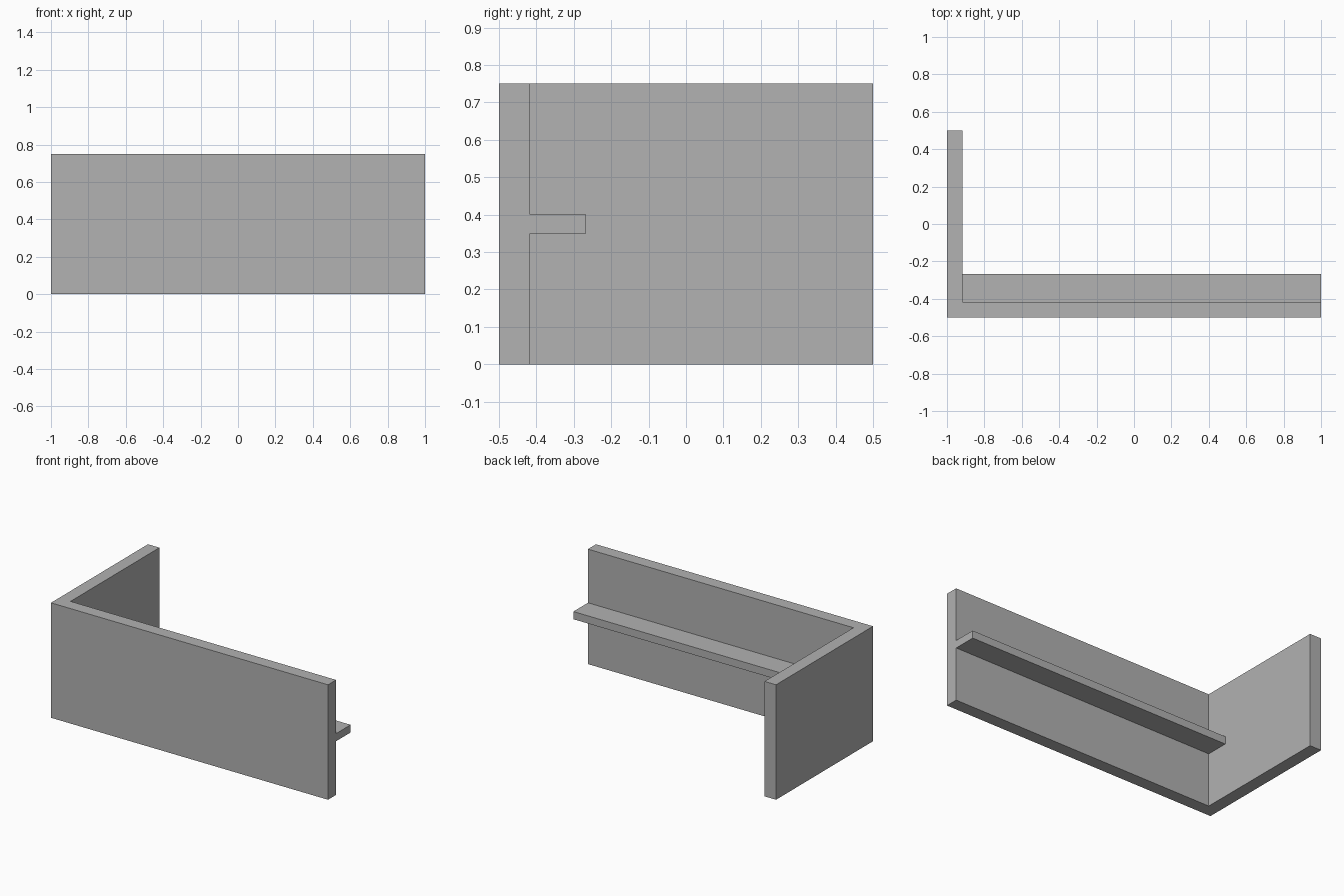
import bpy
import bmesh

cube = bpy.data.objects.get("Cube")
if cube:
    bpy.data.objects.remove(cube, do_unlink=True)

WALL = 0.083      # panel thickness
HEIGHT = 0.75
SHELF_DEPTH = 0.15

grey = bpy.data.materials.new("plain_grey")
grey.use_nodes = True
colour = (0.445, 0.445, 0.445, 1)
grey.diffuse_color = colour
grey.node_tree.nodes["Principled BSDF"].inputs["Base Color"].default_value = colour


def prism(name, outline, bottom, top):
    """Extrude a plan outline upwards into a solid object."""
    bm = bmesh.new()
    base = bm.faces.new([bm.verts.new((x, y, bottom)) for x, y in outline])
    raised = bmesh.ops.extrude_face_region(bm, geom=[base], use_keep_orig=True)["geom"]
    verts = [g for g in raised if isinstance(g, bmesh.types.BMVert)]
    bmesh.ops.translate(bm, verts=verts, vec=(0, 0, top - bottom))
    bmesh.ops.recalc_face_normals(bm, faces=bm.faces)
    mesh = bpy.data.meshes.new(name)
    bm.to_mesh(mesh)
    bm.free()
    mesh.materials.append(grey)
    obj = bpy.data.objects.new(name, mesh)
    bpy.context.collection.objects.link(obj)
    return obj


# L-shaped counter: long front panel and one return panel
side, front = -1 + WALL, -0.5 + WALL
counter = prism("corner_counter", [(-1, -0.5), (1, -0.5), (1, front),
                                   (side, front), (side, 0.5), (-1, 0.5)], 0, HEIGHT)

# Inner shelf, set slightly into both panels and fused with them
inset = WALL / 2
back = front + SHELF_DEPTH
shelf = prism("inner_shelf", [(side - inset, front - inset), (1, front - inset),
                              (1, back), (side - inset, back)], 0.35, 0.40)
shelf.hide_render = True

union = counter.modifiers.new("fuse_shelf", "BOOLEAN")
union.operation = "UNION"
union.solver = "EXACT"
union.object = shelf
bpy.context.view_layer.objects.active = counter
bpy.ops.object.modifier_apply(modifier=union.name)
bpy.data.objects.remove(shelf, do_unlink=True)
